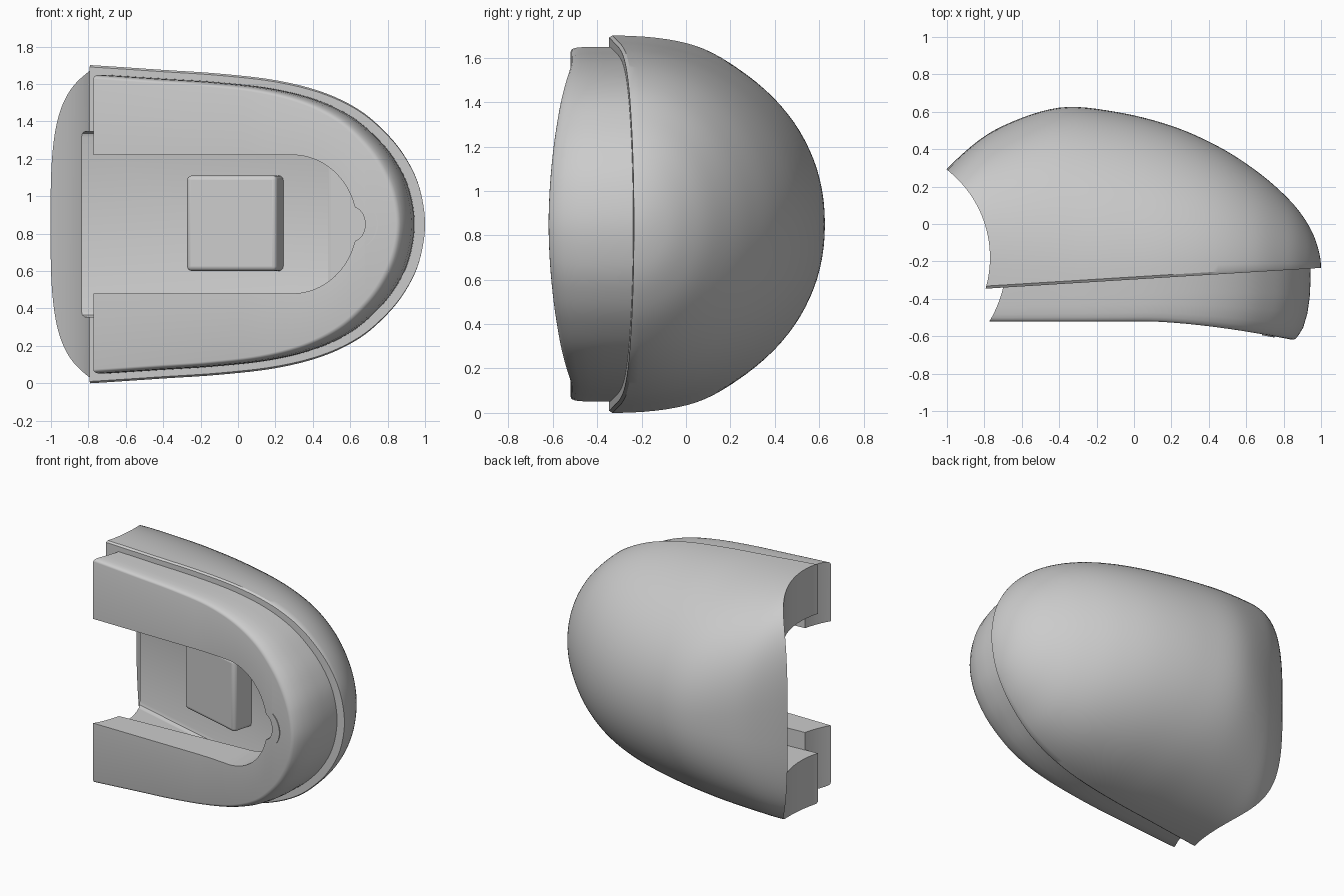
import bpy, bmesh, math
from math import sin, cos, pi

cube = bpy.data.objects.get("Cube")
if cube:
    bpy.data.objects.remove(cube)

grey = bpy.data.materials.new("plain grey")
grey.use_nodes = True
grey.diffuse_color = (0.6, 0.6, 0.6, 1)
grey.node_tree.nodes["Principled BSDF"].inputs["Base Color"].default_value = grey.diffuse_color

MID = 0.85    # height of the mirror plane
TILT = 0.27   # slope of the cavity floor


def rim_y(x):
    return -0.345 + 0.062 * (x + 0.78)


def floor_y(x):
    return 0.095 - TILT * (x + 0.84)


def front_y(x):
    return -0.52 - 0.1 * max(0, (x - 0.05) / 0.8) ** 1.6


def loft(name, rings, end_cap=True):
    """Skin a row of closed rings into one object."""
    bm = bmesh.new()
    rows = [[bm.verts.new(p) for p in ring] for ring in rings]
    n = len(rows[0])
    for a, b in zip(rows, rows[1:]):
        for i in range(n):
            j = (i + 1) % n
            bm.faces.new((a[i], a[j], b[j], b[i]))
    bm.faces.new(rows[0])
    if end_cap:
        bm.faces.new(rows[-1])
    bmesh.ops.remove_doubles(bm, verts=bm.verts, dist=0.0005)
    bmesh.ops.recalc_face_normals(bm, faces=bm.faces)
    mesh = bpy.data.meshes.new(name)
    bm.to_mesh(mesh)
    bm.free()
    ob = bpy.data.objects.new(name, mesh)
    bpy.context.collection.objects.link(ob)
    mesh.materials.append(grey)
    return ob


def prism(name, *layers):
    """Each layer is an outline in x and z with a depth function of x."""
    return loft(name, [[(x, f(x), MID + z) for x, z in outline] for outline, f in layers])


def activate(ob):
    bpy.ops.object.select_all(action='DESELECT')
    ob.select_set(True)
    bpy.context.view_layer.objects.active = ob


def cut(ob, cutter):
    mod = ob.modifiers.new("cut", 'BOOLEAN')
    mod.operation = 'DIFFERENCE'
    mod.solver = 'EXACT'
    mod.object = cutter
    activate(ob)
    bpy.ops.object.modifier_apply(modifier=mod.name)
    bpy.data.objects.remove(cutter)


def smooth(ob, angle=32):
    activate(ob)
    bpy.ops.object.shade_smooth_by_angle(angle=math.radians(angle))


def end_cutter(cx, radius):
    ring = [(cx + radius * cos(k * pi / 64), -0.18 + radius * sin(k * pi / 64)) for k in range(128)]
    return loft("end_cutter", [[(x, y, z) for x, y in ring] for z in (-1, 3)])


# Body stations: x, half width, crown depth, squareness of the arch
stations = [
    (-1.3, .87, -.10, 3.2), (-1.1, .865, .18, 3.2), (-.9, .857, .39, 2.85), (-.7, .845, .525, 2.45),
    (-.4, .825, .622, 2.15), (-.1, .805, .60, 2.05), (.2, .77, .525, 2), (.45, .707, .415, 2),
    (.65, .61, .287, 2), (.8, .48, .16, 2), (.9, .35, .045, 2), (.97, .197, -.085, 2), (1, 0, -.235, 2)]
knots = [(x, w, top - rim_y(x), n) for x, w, top, n in stations]
knots[-1] = (1, 0, 0, 2)
x, w, h, n = knots[-2]
knots.append((x, -w, -h, n))


def blend(a, b, c, d, t):
    return [0.5 * (2 * q + (r - p) * t + (2 * p - 5 * q + 4 * r - s) * t * t
                   + (3 * q - p - 3 * r + s) * t ** 3) for p, q, r, s in zip(a, b, c, d)]


STEPS = 6
sections = [blend(*knots[i:i + 4], k / STEPS) for i in range(len(knots) - 3) for k in range(STEPS)]
sections.append(knots[-2])


# Domed shell, with a small eased edge along the rim
def arch(x, w, h, n, count=56):
    ring = [(x, rim_y(x), MID + w * 0.988)]
    start = math.asin(min(0.3, (0.014 / max(h, 0.014)) ** (n / 2)))
    for k in range(count + 1):
        a = start + (pi - 2 * start) * k / count
        c, s = cos(a), sin(a)
        ring.append((x, rim_y(x) + h * s ** (2 / n),
                     MID + w * math.copysign(abs(c) ** (2 / n), c)))
    return ring + [(x, rim_y(x), MID - w * 0.988)]


shell = loft("domed_shell", [arch(*s) for s in sections], end_cap=False)
cut(shell, end_cutter(-1.365, 0.595))

# Wedge-shaped cavity with an eased floor edge
def cavity(half):
    return [(-1.4, -half), (.48, -half), (.48, half), (-1.4, half)]


cut(shell, prism("cavity_cutter", (cavity(.495), lambda x: -0.7),
                 (cavity(.495), lambda x: floor_y(x) - 0.03),
                 (cavity(.486), lambda x: floor_y(x) - 0.009),
                 (cavity(.465), floor_y)))
smooth(shell)

# Inset front lip: layers give depth share, length share and edge inset
layers = [(0, 1, 0), (.35, .998, .001), (.6, .99, .002), (.8, .977, .005),
          (.9, .965, .009), (.96, .956, .014), (.99, .949, .02), (1, .942, .027)]


def lip_ring(x, w):
    base = -0.78 + (x + 0.78) * 0.969
    half = []
    for depth, length, inset in layers:
        px = -0.78 + (base + 0.78) * length
        back = rim_y(px) + 0.003
        pw = max(0, w * 0.945 - inset * min(1, w * 4))
        half.append((px, back + (front_y(px) - back) * depth, pw))
    return ([(px, y, MID + z) for px, y, z in half]
            + [(px, y, MID - z) for px, y, z in reversed(half)])


lip = loft("front_lip", [lip_ring(s[0], s[1]) for s in sections], end_cap=False)
cut(lip, end_cutter(-1.35, 0.67))

# Slot with a rounded end and a small thumb notch
side = [(.29 + .345 * cos(a), .37 * sin(a)) for a in [pi / 2 * (1 - k / 24) for k in range(21)]]
notch = [(.615 + .065 * cos(b * pi / 16), .09 * sin(b * pi / 16)) for b in range(-7, 8)]
slot = [(-1.4, -.37)] + [(px, -pz) for px, pz in side] + notch + side[::-1] + [(-1.4, .37)]
cut(lip, prism("slot_cutter", (slot, lambda x: -0.9), (slot, floor_y)))
smooth(lip)

# Thin crescent mark beside the notch
arc = [-1 + k / 8 for k in range(17)]
mark = [(.615 + .135 * cos(a), .135 * sin(a)) for a in arc]
mark += [(.62 + .12 * cos(a), .133 * sin(a)) for a in reversed(arc)]
prism("thumb_mark", (mark, lambda x: front_y(x) - 0.006), (mark, lambda x: front_y(x) + 0.003))

# Tilted pad on the cavity floor
bpy.ops.mesh.primitive_cube_add(size=1, location=(-0.012, -0.18, MID + 0.005))
pad = bpy.context.object
pad.name = "raised_pad"
pad.scale = (0.5, 0.19, 0.51)
pad.rotation_euler.z = -math.atan(TILT)
bpy.ops.object.transform_apply(location=False, rotation=False, scale=True)
pad.data.materials.append(grey)
bevel = pad.modifiers.new("soft edges", 'BEVEL')
bevel.width = 0.025
bevel.segments = 4
smooth(pad)
